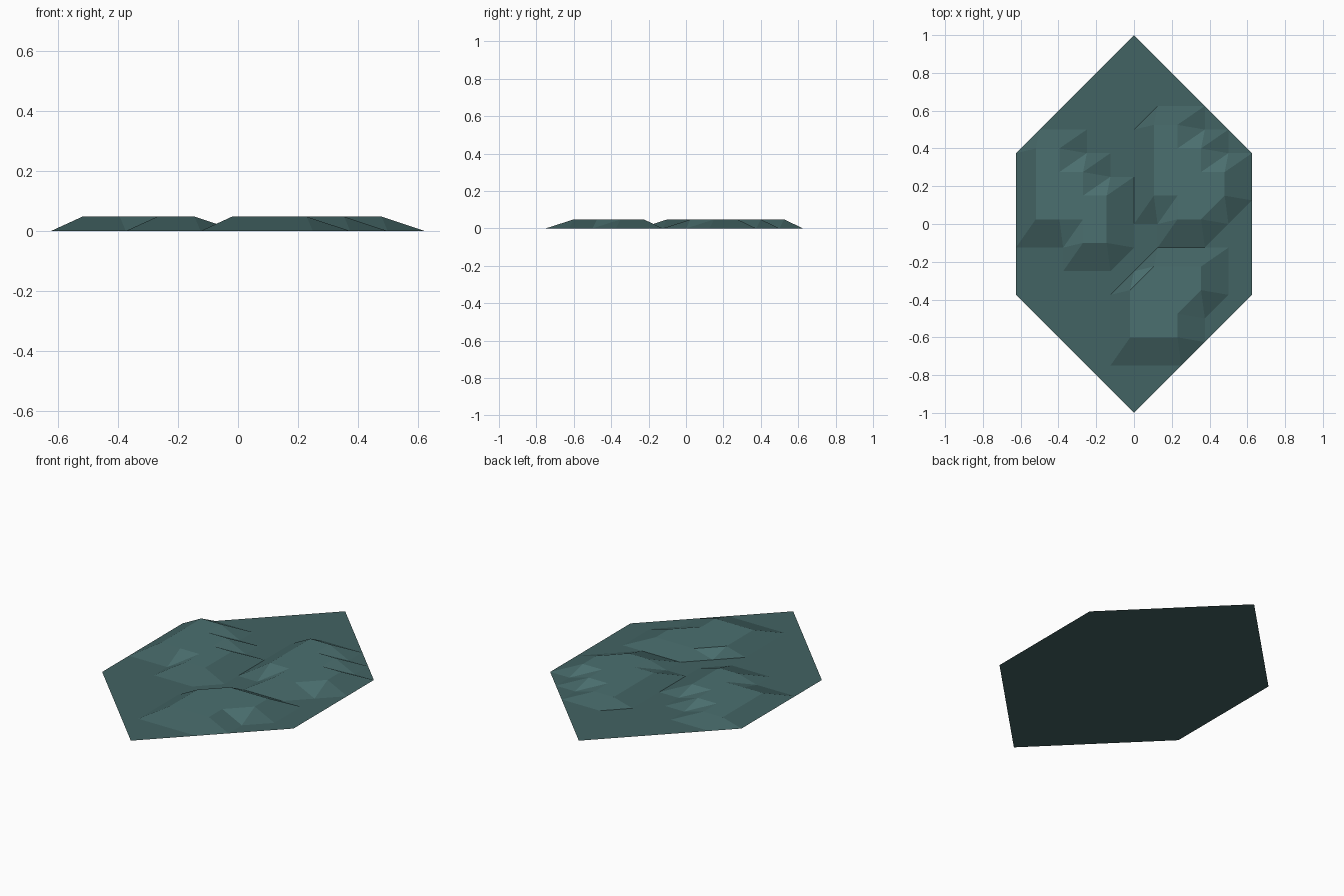
import bpy, bmesh

if "Cube" in bpy.data.objects:
    bpy.data.objects.remove(bpy.data.objects["Cube"])

CELL = 0.125                 # terrain grid spacing
HEIGHT = 0.048               # plateau height
SHIFT = (-0.02, 0.025)       # plateaus lean slightly off the grid


def material(name, color):
    m = bpy.data.materials.new(name)
    m.diffuse_color = (*color, 1)
    m.use_nodes = True
    m.node_tree.nodes["Principled BSDF"].inputs["Base Color"].default_value = m.diffuse_color
    return m


ground_mat = material("dark_teal", (0.055, 0.125, 0.125))
plateau_mat = material("light_teal", (0.07, 0.16, 0.16))


def add_object(name, bm, mats):
    mesh = bpy.data.meshes.new(name)
    bm.to_mesh(mesh)
    bm.free()
    for m in mats:
        mesh.materials.append(m)
    obj = bpy.data.objects.new(name, mesh)
    bpy.context.collection.objects.link(obj)


def inside(p):
    return abs(p[0]) <= 5 and abs(p[0]) + abs(p[1]) <= 8


def hill(name, rows):
    """Raise runs of grid points, given as row: (first column, last column)."""
    raised = {(i, j) for j, (a, b) in rows.items() for i in range(a, b + 1)}
    bm = bmesh.new()
    verts = {}

    def vert(p):
        if p not in verts:
            x, y, z = p[0] * CELL, p[1] * CELL, 0
            if p in raised:
                x, y, z = x + SHIFT[0], y + SHIFT[1], HEIGHT
            verts[p] = bm.verts.new((x, y, z))
        return verts[p]

    for i in range(-6, 6):
        for j in range(-8, 8):
            cell = [(i, j), (i + 1, j), (i + 1, j + 1), (i, j + 1)]
            kept = [p for p in cell if inside(p)]
            if len(kept) == 4:
                tris = [cell[:3], [cell[0], cell[2], cell[3]]]
            elif len(kept) == 3:
                tris = [kept]
            else:
                continue
            top = sum(p in raised for p in cell) >= 3
            for t in tris:
                if any(p in raised for p in t):
                    bm.faces.new([vert(p) for p in t]).material_index = int(top)
    add_object(name, bm, [ground_mat, plateau_mat])


# Flat hexagonal ground
bm = bmesh.new()
outline = [(0, -8), (5, -3), (5, 3), (0, 8), (-5, 3), (-5, -3)]
bm.faces.new([bm.verts.new((x * CELL, y * CELL, 0)) for x, y in outline])
add_object("ground_tile", bm, [ground_mat])

# Three low hills
hill("left_hill", {3: (-4, -3), 2: (-4, -2), 1: (-4, -1), 0: (-4, -1), -1: (-2, -1)})
hill("back_right_hill", {4: (1, 2), 3: (1, 3), 2: (1, 4), 1: (1, 4), 0: (2, 3)})
hill("front_right_hill", {-2: (1, 3), -3: (0, 3), -4: (0, 2), -5: (0, 2)})
